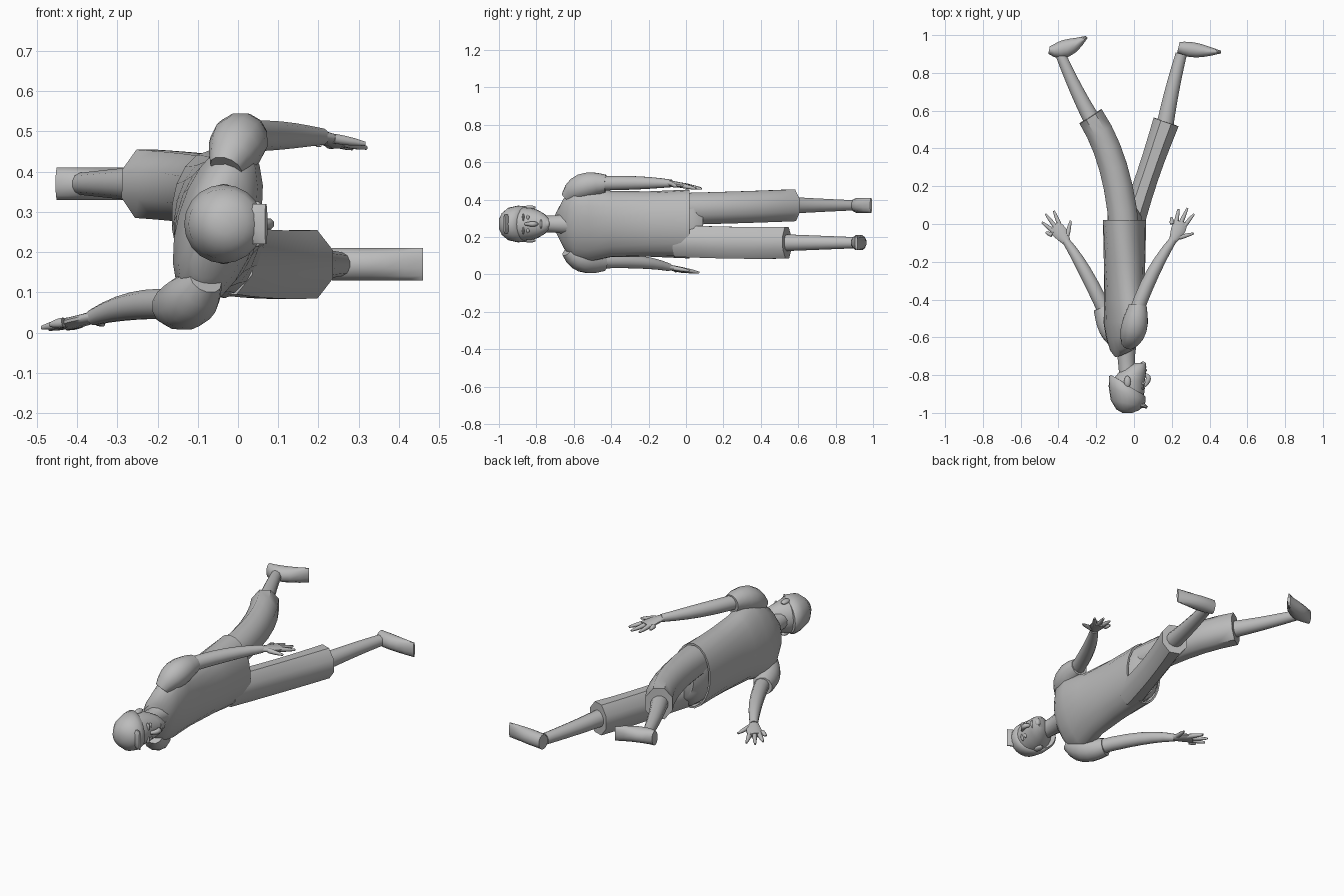
import bpy, bmesh
from math import sin, cos, pi, radians
from mathutils import Vector, Matrix

cube = bpy.data.objects.get("Cube")
if cube:
    bpy.data.objects.remove(cube)

# One colour for the whole figure
tone = (.5, .5, .5, 1)
grey = bpy.data.materials.new("plain grey")
grey.use_nodes = True
grey.diffuse_color = tone
grey.node_tree.nodes["Principled BSDF"].inputs["Base Color"].default_value = tone

# Centre heights of the lying figure: head and trunk, then each leg
trunk_z = .27
left_leg_z = .37
right_leg_z = .17
trunk_x = -.05


def finish(name, bm):
    """Turn a bmesh into a smooth object with sharp edges kept."""
    bmesh.ops.recalc_face_normals(bm, faces=bm.faces)
    mesh = bpy.data.meshes.new(name)
    bm.to_mesh(mesh)
    bm.free()
    mesh.materials.append(grey)
    mesh.shade_smooth()
    mesh.set_sharp_from_angle(angle=radians(50))
    part = bpy.data.objects.new(name, mesh)
    bpy.context.collection.objects.link(part)


def skin(name, rings):
    """Bridge a list of point rings and cap both ends."""
    bm = bmesh.new()
    loops = [[bm.verts.new(point) for point in ring] for ring in rings]
    for low, high in zip(loops, loops[1:]):
        for i in range(len(low)):
            bm.faces.new((low[i - 1], low[i], high[i], high[i - 1]))
    bm.faces.new(loops[0])
    bm.faces.new(loops[-1])
    finish(name, bm)


def limb(name, start, through, end, first, last, bulge=0, rise=None, sides=12, steps=6):
    """Curved limb through three points; rise fixes the vertical radius."""
    start, through, end = Vector(start), Vector(through), Vector(end)
    control = through * 2 - (start + end) / 2
    grow = 1 / cos(pi / sides)
    rings = []
    for step in range(steps + 1):
        t = step / steps
        centre = start.lerp(control, t).lerp(control.lerp(end, t), t)
        along = (control - start).lerp(end - control, t).normalized()
        across = along.cross(Vector((0, 0, 1))).normalized()
        up = across.cross(along)
        radius = first + (last - first) * t + bulge * sin(pi * t)
        height = rise or radius
        angles = [pi * (2 * i + 1) / sides for i in range(sides)]
        rings.append([centre + grow * (across * cos(a) * radius + up * sin(a) * height)
                      for a in angles])
    skin(name, rings)


def slices(name, sections, twist=lambda y: 0, slant=lambda y: 0, sides=20):
    """Body form from (y, x, depth, width) slices, turned and slanted by rule."""
    rings = []
    for y, x, depth, width in sections:
        turn = Matrix.Rotation(twist(y), 3, "Y")
        ring = []
        for i in range(sides):
            a = 2 * pi * i / sides
            flat = Vector((depth * cos(a), 0, width * sin(a)))
            shift = Vector((x, y + slant(y) * flat.x, trunk_z))
            ring.append(turn @ flat + shift)
        rings.append(ring)
    skin(name, rings)


def blob(name, centre, size):
    """Stretched ball."""
    bm = bmesh.new()
    place = Matrix.Translation(centre) @ Matrix.Diagonal((*size, 1))
    bmesh.ops.create_uvsphere(bm, u_segments=12, v_segments=8, radius=1, matrix=place)
    finish(name, bm)


def hand(label, wrist, heading):
    """Flat palm, four fingers and a thumb fanned around the heading."""
    def reach(turn, length):
        a = radians(heading + turn)
        return Vector(wrist) + length * Vector((cos(a), sin(a), -.16))

    def finger(name, turn, length, root):
        base, tip = reach(turn, root), reach(turn, length)
        limb(label + "_" + name, start=base, through=base.lerp(tip, .5), end=tip,
             first=.012, last=.005, bulge=.002, sides=8, steps=3)

    limb(label + "_palm", start=reach(0, -.01), through=reach(5, .05), end=reach(9, .1),
         first=.02, last=.035, bulge=.01, rise=.014)
    finger("thumb", turn=-43, length=.11, root=.03)
    names = ("index_finger", "middle_finger", "ring_finger", "little_finger")
    for i, name in enumerate(names):
        finger(name, turn=15 * i - 8, length=.18 - .013 * (i - .8) ** 2, root=.08)


def trunk_twist(y):
    """Shoulders turn one way and hips turn slightly the other."""
    return min(.28, -.08 - .7 * y)


# Shirt with a collar that dips at the front and a hollow hem
shirt = [(-.68, .05, .07), (-.65, .07, .14), (-.6, .085, .2), (-.52, .1, .21),
         (-.4, .105, .18), (-.2, .11, .175), (.02, .115, .185), (.02, .105, .175),
         (-.02, .1, .17)]
slices("shirt", [(y, trunk_x, depth, width) for y, depth, width in shirt],
       twist=trunk_twist, slant=lambda y: max(0, -6 * (y + .6)))

# Hips of the trousers
hips = [(-.06, .09, .165), (.04, .09, .165), (.09, .06, .1)]
slices("trouser_hips", [(y, trunk_x, depth, width) for y, depth, width in hips],
       twist=trunk_twist)

# Trouser legs, ending in wide faceted cuffs
limb("left_trouser_leg", start=(-.05, -.05, .35), through=(-.11, .3, .36),
     end=(-.23, .57, left_leg_z), first=.08, last=.07, rise=.085, sides=8)
limb("right_trouser_leg", start=(-.03, -.05, .18), through=(.07, .25, right_leg_z),
     end=(.17, .54, right_leg_z), first=.07, last=.07, bulge=-.01, rise=.085, sides=8)

# Shins
limb("left_shin", start=(-.21, .53, left_leg_z), through=(-.3, .7, left_leg_z),
     end=(-.39, .9, left_leg_z), first=.046, last=.027)
limb("right_shin", start=(.16, .5, right_leg_z), through=(.2, .7, right_leg_z),
     end=(.25, .9, right_leg_z), first=.046, last=.03)

# Feet from heel to toe
limb("left_foot", start=(-.45, .92, left_leg_z), through=(-.36, .93, left_leg_z),
     end=(-.25, .99, left_leg_z), first=.02, last=.007, bulge=.033, rise=.04)
limb("right_foot", start=(.235, .935, right_leg_z), through=(.33, .92, right_leg_z),
     end=(.46, .91, right_leg_z), first=.03, last=.007, bulge=.02, rise=.04)

# Sleeves with rounded shoulders
limb("left_sleeve", start=(-.03, -.63, .41), through=(0, -.55, .47),
     end=(.02, -.43, .486), first=.04, last=.047, bulge=.025)
limb("right_sleeve", start=(-.08, -.63, .13), through=(-.12, -.55, .08),
     end=(-.17, -.44, .066), first=.04, last=.047, bulge=.023)

# Bare arms and hands
left_wrist = (.21, -.08, .487)
right_wrist = (-.36, -.09, .038)
limb("left_arm", start=(.01, -.47, .487), through=(.1, -.26, .49), end=left_wrist,
     first=.038, last=.02, bulge=.006)
limb("right_arm", start=(-.15, -.47, .07), through=(-.26, -.25, .066), end=right_wrist,
     first=.038, last=.02, bulge=.005)
hand("left", left_wrist, heading=59)
hand("right", right_wrist, heading=120)

# Neck and head
limb("neck", start=(-.03, -.82, trunk_z), through=(-.04, -.73, trunk_z),
     end=(-.04, -.63, trunk_z), first=.046, last=.055, bulge=-.006)
head = [(-.97, -.03, .06), (-.93, -.035, .085), (-.88, -.036, .092), (-.83, -.03, .087),
        (-.79, -.01, .074), (-.755, .012, .053), (-.735, .03, .029)]
slices("head", [(y, x, radius, radius) for y, x, radius in head])

# Hair cap, sweeping lower toward the back, with a raised fringe
hair = [(-1, .025), (-.985, .058), (-.95, .087), (-.9, .098), (-.86, .096), (-.85, .086)]
slices("hair", [(y, -.036, radius, radius) for y, radius in hair],
       slant=lambda y: -4 * (y + 1))
limb("fringe", start=(-.02, -.95, trunk_z), through=(.03, -.955, trunk_z),
     end=(.07, -.972, trunk_z), first=.035, last=.006, rise=.05)

# Nose, mouth and chin
limb("nose", start=(.056, -.86, trunk_z), through=(.076, -.82, trunk_z),
     end=(.06, -.797, trunk_z), first=.007, last=.008, bulge=.006, sides=8)
blob("mouth", centre=(.06, -.775, trunk_z), size=(.01, .007, .024))
blob("chin", centre=(.048, -.742, trunk_z), size=(.016, .014, .022))

# Paired eyes, brows and ears
for side, label in ((1, "left"), (-1, "right")):
    face_z = trunk_z + side * .035
    blob(label + "_eye", centre=(.047, -.845, face_z), size=(.009, .008, .014))
    blob(label + "_brow", centre=(.047, -.87, face_z), size=(.012, .006, .022))
    blob(label + "_ear", centre=(-.035, -.835, trunk_z + side * .088),
         size=(.018, .032, .012))
